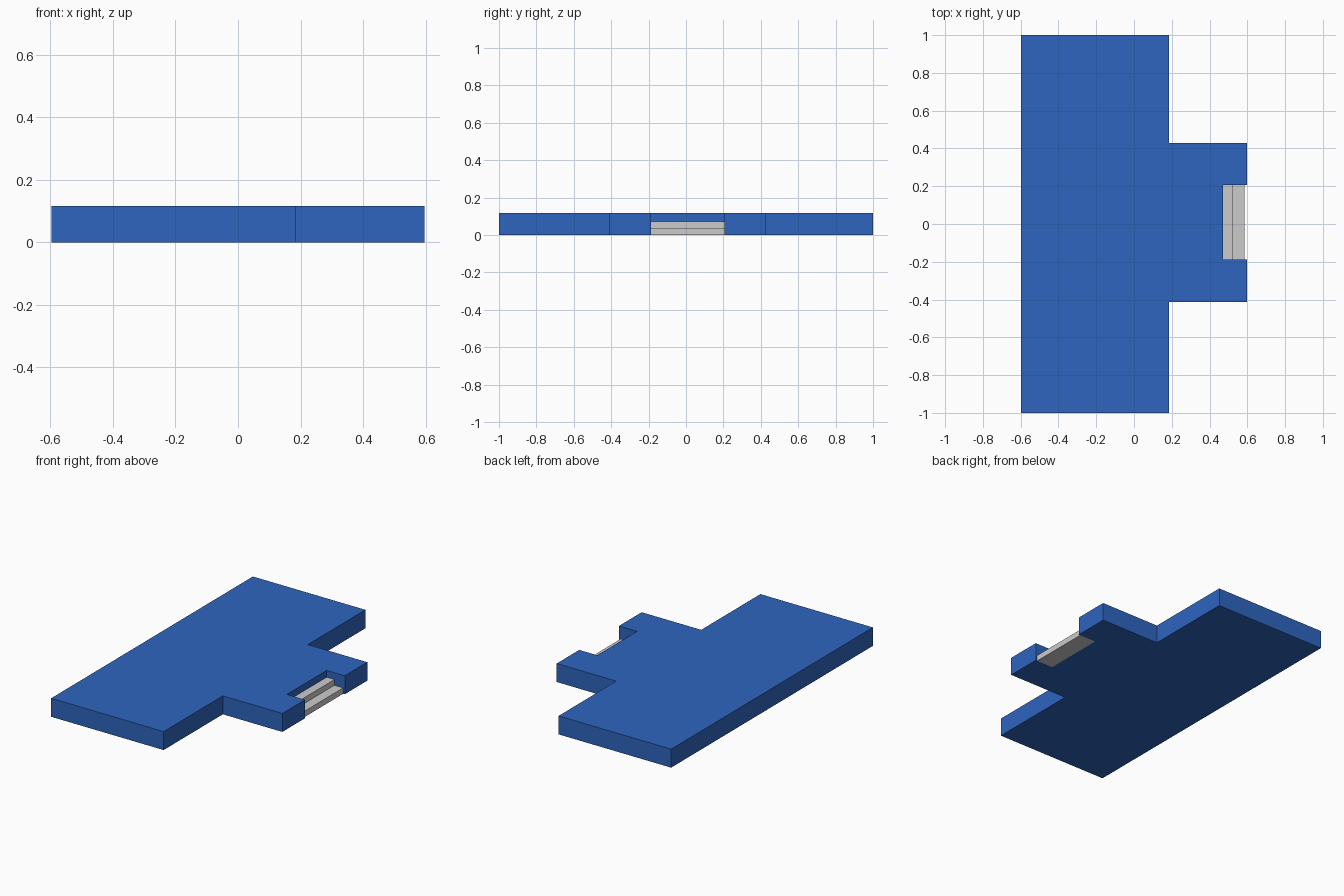
import bpy, bmesh
from mathutils import Vector

if "Cube" in bpy.data.objects:
    bpy.data.objects.remove(bpy.data.objects["Cube"])


def prism(name, profile, extrude, color=None):
    """Extrude a flat closed profile into a solid."""
    bm = bmesh.new()
    face = bm.faces.new([bm.verts.new(p) for p in profile])
    result = bmesh.ops.extrude_face_region(bm, geom=[face])
    top = [v for v in result["geom"] if isinstance(v, bmesh.types.BMVert)]
    bmesh.ops.translate(bm, verts=top, vec=Vector(extrude))
    bmesh.ops.recalc_face_normals(bm, faces=bm.faces)
    mesh = bpy.data.meshes.new(name)
    bm.to_mesh(mesh)
    bm.free()
    obj = bpy.data.objects.new(name, mesh)
    bpy.context.collection.objects.link(obj)
    if color:
        mat = bpy.data.materials.new(name + "_color")
        mat.diffuse_color = color
        mat.use_nodes = True
        mat.node_tree.nodes["Principled BSDF"].inputs["Base Color"].default_value = mat.diffuse_color
        mesh.materials.append(mat)
    return obj


BACK, SHOULDER, NOTCH, FRONT = -0.597, 0.184, 0.471, 0.597
TAB_Y0, TAB_Y1 = -0.413, 0.429
STEP_Y0, STEP_Y1 = -0.188, 0.206
HEIGHT = 0.116

# Platform: long slab with a projecting tab, notched for the steps
outline = [(BACK, -1), (SHOULDER, -1), (SHOULDER, TAB_Y0), (FRONT, TAB_Y0),
           (FRONT, STEP_Y0), (NOTCH, STEP_Y0), (NOTCH, STEP_Y1), (FRONT, STEP_Y1),
           (FRONT, TAB_Y1), (SHOULDER, TAB_Y1), (SHOULDER, 1), (BACK, 1)]
prism("platform", [(x, y, 0) for x, y in outline], (0, 0, HEIGHT),
      (0.027, 0.13, 0.52, 1))

# Steps: two-tread stair filling the notch
stair = [(NOTCH, 0), (0.586, 0), (0.586, 0.037), (0.525, 0.037),
         (0.525, 0.073), (NOTCH, 0.073)]
prism("steps", [(x, STEP_Y0, z) for x, z in stair], (0, STEP_Y1 - STEP_Y0, 0))
